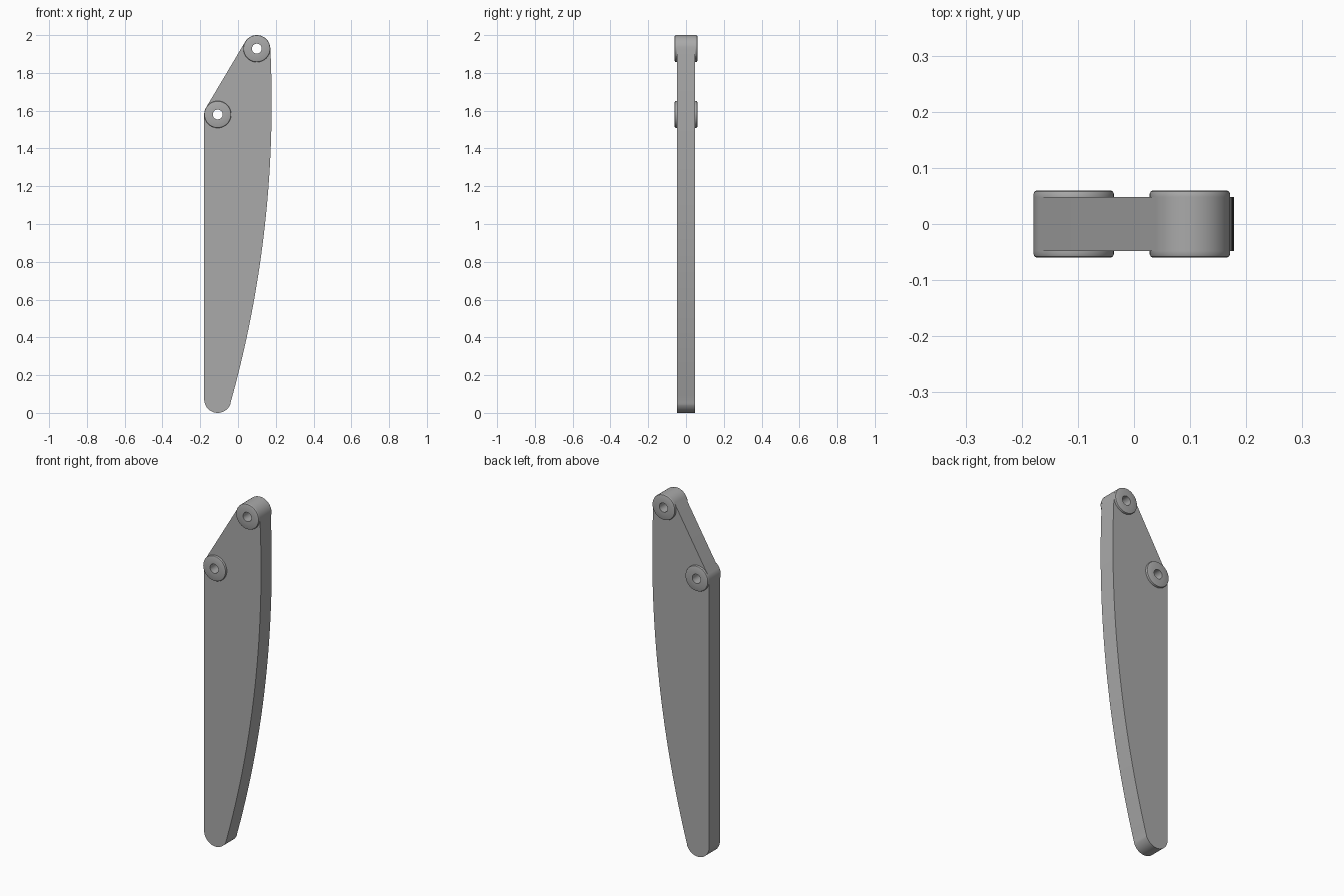
import bpy, bmesh, math
from mathutils import Vector

cube = bpy.data.objects.get("Cube")
if cube:
    bpy.data.objects.remove(cube, do_unlink=True)

R = 0.0715          # corner and boss radius
HOLE = 0.026        # pin hole radius
HALF = 0.048        # half thickness of the plate
BOSS = 0.06         # half thickness over the bosses
CHAMFER = 0.006
TOP = Vector((0.0995, 2 - R))
SIDE = Vector((-0.1075, 1.58))
FOOT = Vector((-0.1075, R))

grey = bpy.data.materials.new("plain grey")
grey.use_nodes = True
grey.diffuse_color = (0.4, 0.4, 0.4, 1)
grey.node_tree.nodes["Principled BSDF"].inputs["Base Color"].default_value = (0.4, 0.4, 0.4, 1)


def arc(centre, radius, start, end, steps):
    """Points on an arc, angles in radians."""
    return [centre + radius * Vector((math.cos(a), math.sin(a)))
            for a in (start + (end - start) * i / steps for i in range(steps + 1))]


def finish(bm, name):
    bmesh.ops.recalc_face_normals(bm, faces=bm.faces)
    mesh = bpy.data.meshes.new(name)
    bm.to_mesh(mesh)
    bm.free()
    mesh.materials.append(grey)
    ob = bpy.data.objects.new(name, mesh)
    bpy.context.collection.objects.link(ob)
    return ob


def prism(name, outline, half):
    """Extrude an x-z outline evenly along y."""
    bm = bmesh.new()
    face = bm.faces.new([bm.verts.new((p.x, -half, p.y)) for p in outline])
    new = bmesh.ops.extrude_face_region(bm, geom=[face])["geom"]
    verts = [v for v in new if isinstance(v, bmesh.types.BMVert)]
    bmesh.ops.translate(bm, verts=verts, vec=(0, 2 * half, 0))
    return finish(bm, name)


def boss(name, centre, side):
    """Chamfered ring standing on one face of the plate."""
    profile = [(HOLE, HALF), (HOLE, BOSS), (R - CHAMFER, BOSS),
               (R - CHAMFER * 0.3, BOSS - CHAMFER * 0.3),
               (R, BOSS - CHAMFER), (R, HALF)]
    bm = bmesh.new()
    verts = [bm.verts.new((centre.x + r, side * y, centre.y)) for r, y in profile]
    edges = [bm.edges.new(pair) for pair in zip(verts, verts[1:])]
    bmesh.ops.spin(bm, geom=verts + edges, cent=(centre.x, 0, centre.y),
                   axis=(0, 1, 0), angle=math.tau, steps=64, use_duplicate=False)
    bmesh.ops.remove_doubles(bm, verts=bm.verts, dist=1e-5)
    return finish(bm, name)


# Plate outline: three rounded corners joined by two straights and a long curve
big = 5.91
curve = Vector((0.178 - big, 1.6425))
a_foot = math.atan2(*(FOOT - curve).yx)
a_top = math.atan2(*(TOP - curve).yx)
slope = math.atan2(*(TOP - SIDE).yx) + math.pi / 2
outline = (arc(curve, big, a_foot, a_top, 48)
           + arc(TOP, R, a_top, slope, 24)[1:]
           + arc(SIDE, R, slope, math.pi, 10)
           + arc(FOOT, R, math.pi, math.tau + a_foot, 28)[:-1])
plate = prism("blade_plate", outline, HALF)

# Pin holes
parts = [plate]
for label, centre in (("top", TOP), ("side", SIDE)):
    cutter = prism(label + "_hole_cutter", arc(centre, HOLE, 0, math.tau, 64)[:-1], 0.1)
    cutter.hide_render = True
    cutter.hide_set(True)
    cut = plate.modifiers.new(label + " hole", "BOOLEAN")
    cut.operation = "DIFFERENCE"
    cut.solver = "EXACT"
    cut.object = cutter
    for side, word in ((-1, "front"), (1, "back")):
        parts.append(boss(f"{label}_boss_{word}", centre, side))

# Bake the holes, then drop the cutters
bpy.context.view_layer.objects.active = plate
for cut in list(plate.modifiers):
    cutter = cut.object
    bpy.ops.object.modifier_apply(modifier=cut.name)
    bpy.data.objects.remove(cutter, do_unlink=True)

# Smooth the round surfaces, keep the edges crisp
bpy.ops.object.select_all(action="DESELECT")
for ob in parts:
    ob.select_set(True)
bpy.ops.object.shade_smooth_by_angle(angle=math.radians(30))
